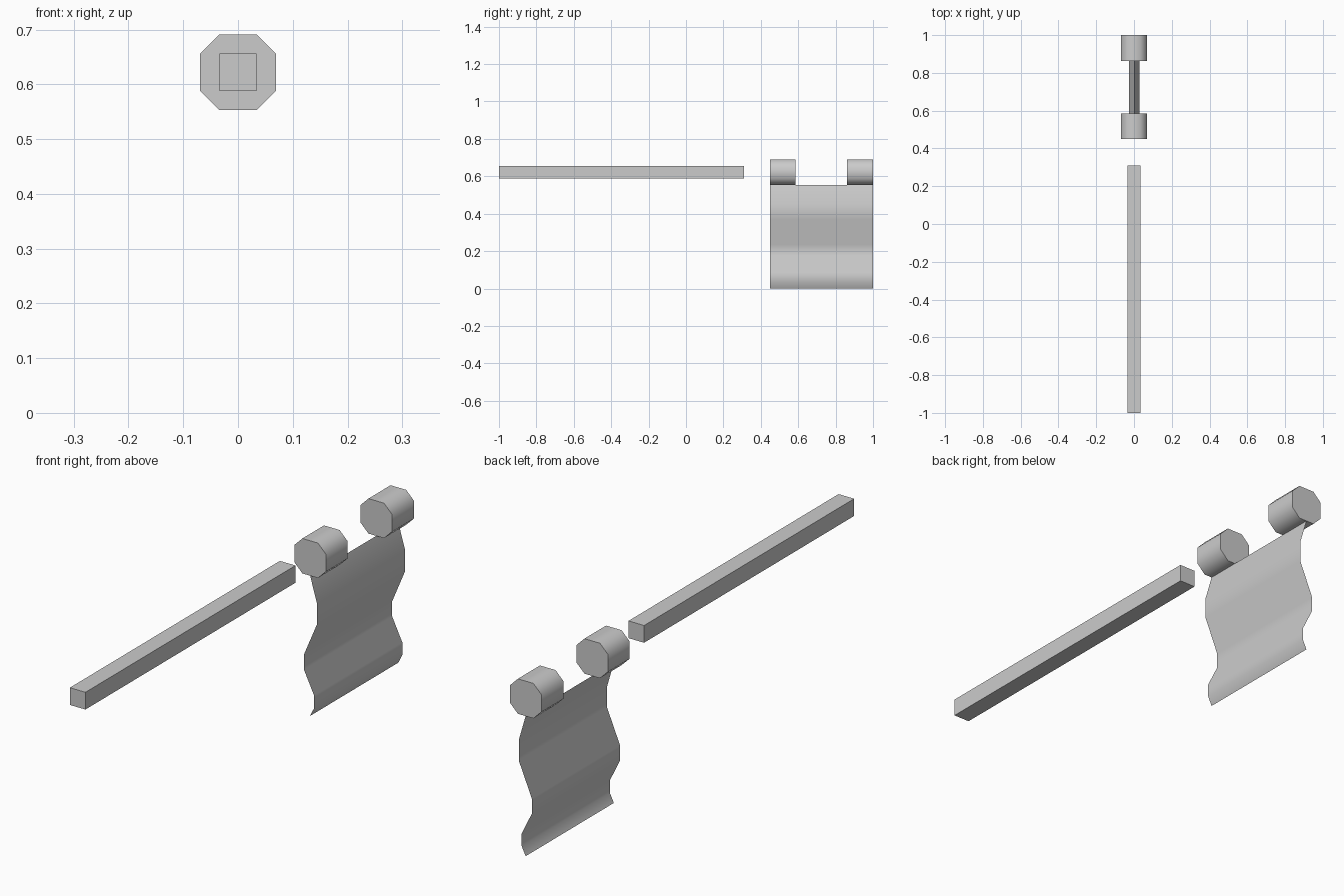
import bpy
from math import radians

if "Cube" in bpy.data.objects:
    bpy.data.objects.remove(bpy.data.objects["Cube"])

ZC = 0.622  # height of the pole axis


def make_mesh(name, verts, faces, smooth=None):
    mesh = bpy.data.meshes.new(name)
    mesh.from_pydata(verts, [], faces)
    obj = bpy.data.objects.new(name, mesh)
    bpy.context.collection.objects.link(obj)
    if smooth:
        bpy.ops.object.select_all(action='DESELECT')
        obj.select_set(True)
        bpy.context.view_layer.objects.active = obj
        bpy.ops.object.shade_smooth_by_angle(angle=radians(smooth))
    return obj


def sweep_y(name, profile, y0, y1, closed=True, smooth=None):
    """Extrude an (x, z) profile along y, capping it when closed."""
    n = len(profile)
    verts = [(x, y, z) for y in (y0, y1) for x, z in profile]
    faces = [(i, (i + 1) % n, n + (i + 1) % n, n + i)
             for i in range(n if closed else n - 1)]
    if closed:
        faces = [f[::-1] for f in faces]
        faces += [tuple(range(n)), tuple(reversed(range(n, 2 * n)))]
        # profiles run clockwise in (x, z) seen from the front
        faces = [f[::-1] for f in faces]
    return make_mesh(name, verts, faces, smooth)


# Square pole
h = 0.034
square = [(-h, ZC - h), (-h, ZC + h), (h, ZC + h), (h, ZC - h)]
sweep_y("pole", square, -1.0, 0.31)

# Two octagonal collars
a, b = 0.069, 0.034
octagon = [(x, ZC + z) for x, z in
           [(-b, -a), (-a, -b), (-a, b), (-b, a), (b, a), (a, b), (a, -b), (b, -a)]]
for name, y0, y1 in (("front_collar", 0.45, 0.585), ("rear_collar", 0.862, 1.0)):
    sweep_y(name, octagon, y0, y1, smooth=60)

# Wavy hanging cloth, a single sheet
wave = [(0, 0.553), (0.03, 0.45), (0.03, 0.37), (-0.027, 0.235),
        (-0.027, 0.175), (0.017, 0.085), (0.017, 0.035), (0, 0)]
sweep_y("cloth", wave, 0.45, 1.0, closed=False, smooth=60)
